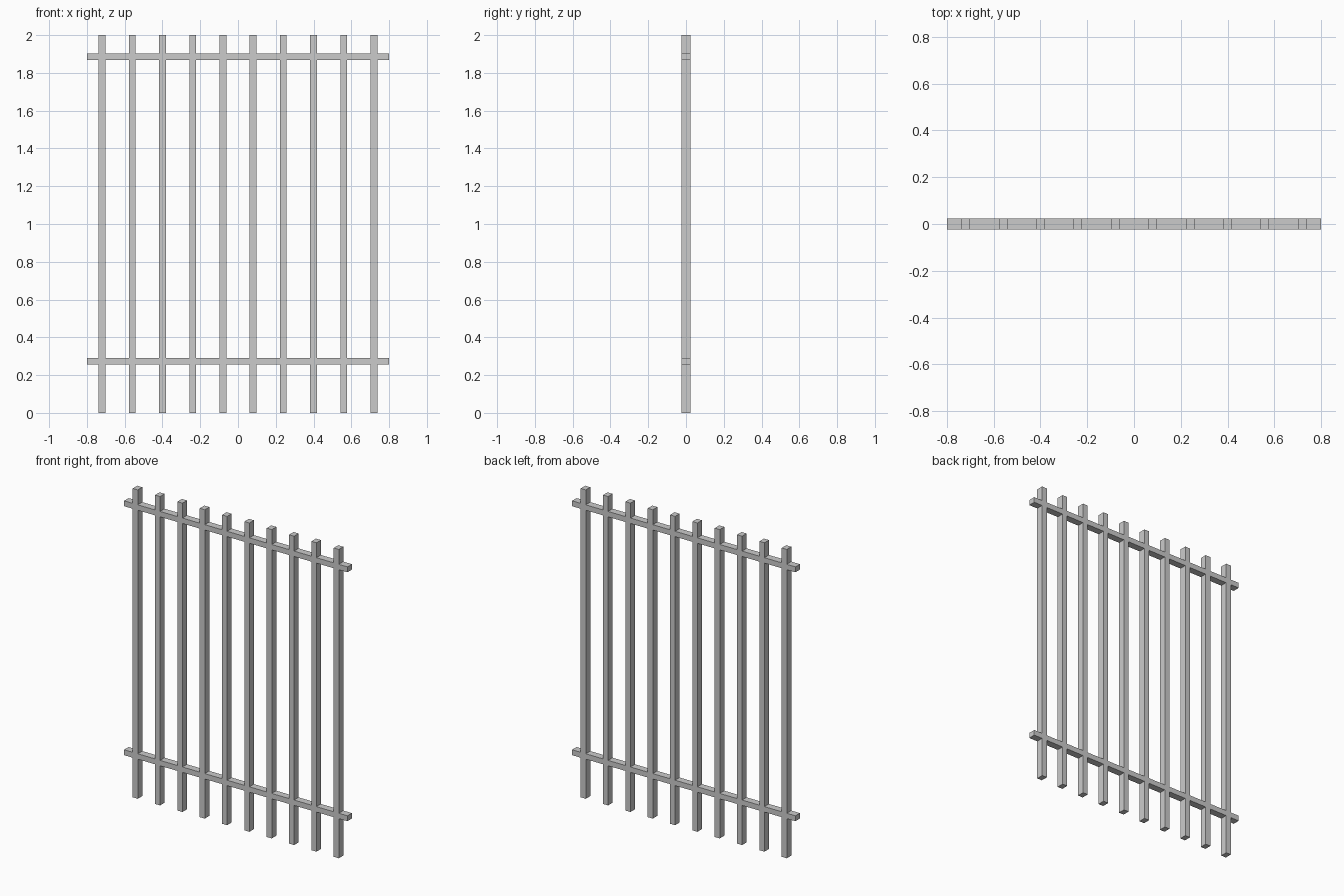
import bpy

if "Cube" in bpy.data.objects:
    bpy.data.objects.remove(bpy.data.objects["Cube"])

DEPTH = 0.046


def box(name, center, size):
    bpy.ops.mesh.primitive_cube_add(size=1, location=center)
    obj = bpy.context.object
    obj.name = name
    obj.scale = size
    bpy.ops.object.transform_apply(location=False, rotation=False, scale=True)
    return obj


# Ten evenly spaced upright bars
for i in range(10):
    box(f"bar_{i + 1}", (-0.72 + 0.16 * i, 0, 1.0), (0.036, DEPTH, 2.0))

# Two cross rails, flush with the bars
for name, z in (("lower_rail", 0.274), ("upper_rail", 1.886)):
    box(name, (0, 0, z), (1.6, DEPTH, 0.035))
